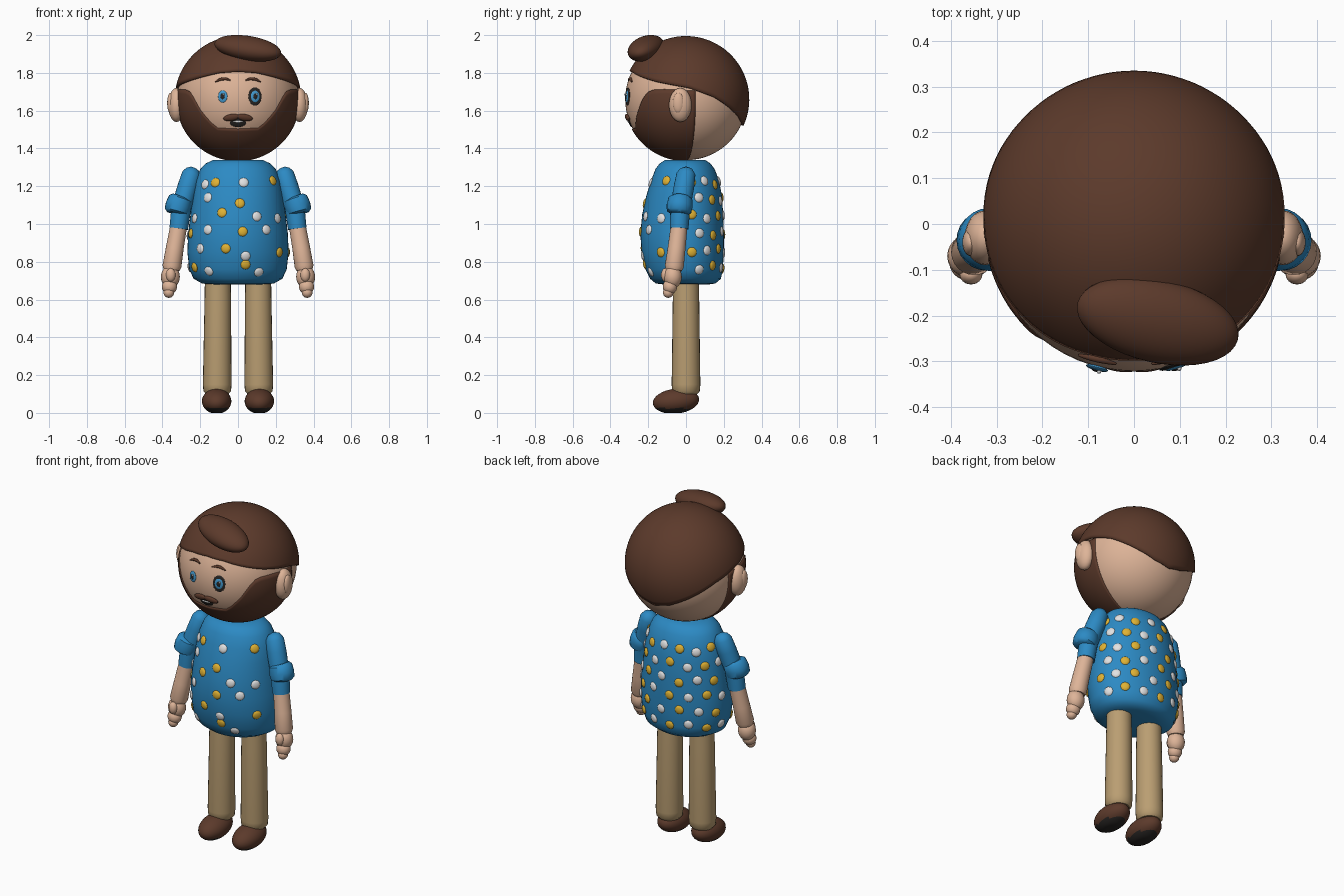
import bpy, bmesh
from math import sin, cos, pi, radians, sqrt, asin, atan2
from mathutils import Vector, Euler, Matrix

cube = bpy.data.objects.get("Cube")
if cube:
    bpy.data.objects.remove(cube, do_unlink=True)


def material(name, *rgb):
    lin = [(c / 255 / 12.92 if c < 11 else ((c / 255 + 0.055) / 1.055) ** 2.4) for c in rgb] + [1]
    m = bpy.data.materials.new(name)
    m.use_nodes = True
    m.diffuse_color = lin
    bsdf = m.node_tree.nodes["Principled BSDF"]
    bsdf.inputs["Base Color"].default_value = lin
    bsdf.inputs["Roughness"].default_value = 0.7
    return m


SKIN = material("skin", 222, 180, 152)
BROWN = material("brown hair", 92, 58, 43)
BLUE = material("shirt blue", 44, 138, 196)
TAN = material("trouser tan", 186, 158, 114)
YELLOW = material("dot yellow", 224, 178, 52)
WHITE = material("dot white", 226, 226, 226)
IRIS = material("eye blue", 66, 152, 205)
DARK = material("dark", 40, 37, 35)


def finish(name, bm, *mats):
    me = bpy.data.meshes.new(name)
    bm.to_mesh(me)
    bm.free()
    ob = bpy.data.objects.new(name, me)
    bpy.context.collection.objects.link(ob)
    for m in mats:
        me.materials.append(m)
    bpy.ops.object.select_all(action="DESELECT")
    ob.select_set(True)
    bpy.context.view_layer.objects.active = ob
    bpy.ops.object.shade_smooth_by_angle(angle=radians(45))
    return ob


def blob(name, loc, radii, mat, rot=(0, 0, 0), seg=24):
    """Ellipsoid; rot is Euler degrees or a quaternion."""
    bm = bmesh.new()
    bmesh.ops.create_uvsphere(bm, u_segments=seg, v_segments=seg // 2, radius=1)
    if isinstance(rot, tuple):
        rot = Euler([radians(a) for a in rot]).to_quaternion()
    bm.transform(Matrix.LocRotScale(Vector(loc), rot, Vector(radii)))
    return finish(name, bm, mat)


def loft(name, rows, mat, closed=True, caps=True):
    """Skin of quads through rows of points."""
    bm = bmesh.new()
    vs = [[bm.verts.new(p) for p in row] for row in rows]
    n = len(vs[0])
    for a, b in zip(vs, vs[1:]):
        for i in range(n if closed else n - 1):
            j = (i + 1) % n
            bm.faces.new((a[i], a[j], b[j], b[i]))
    if caps:
        bm.faces.new(vs[0])
        bm.faces.new(vs[-1])
    bmesh.ops.remove_doubles(bm, verts=bm.verts, dist=0.0002)
    bmesh.ops.recalc_face_normals(bm, faces=bm.faces)
    return finish(name, bm, mat)


def tube(name, path, mat, seg=24):
    """Round limb along (x, y, z, radius) stations."""
    pts = [Vector(p[:3]) for p in path]
    rows = []
    for i, p in enumerate(path):
        axis = pts[min(i + 1, len(pts) - 1)] - pts[max(i - 1, 0)]
        side = Vector((0, 1, 0)).cross(axis).normalized()
        front = axis.cross(side).normalized()
        rows.append([pts[i] + p[3] * (cos(2 * pi * k / seg) * side + sin(2 * pi * k / seg) * front)
                     for k in range(seg)])
    return loft(name, rows, mat)


def lerp(table, t):
    for (t0, *a), (t1, *b) in zip(table, table[1:]):
        if t <= t1:
            f = max(0, (t - t0) / (t1 - t0))
            return [p + (q - p) * f for p, q in zip(a, b)]
    return table[-1][1:]


# Head with hair cap and beard shells
HEAD = Vector((0, 0, 1.66))
R = 0.322
blob("head", HEAD, (R, R, R), SKIN, seg=64)


def polar(r, az, el):
    """Point around the head; azimuth 0 is the front."""
    az, el = radians(az), radians(el)
    return HEAD + r * Vector((sin(az) * cos(el), -cos(az) * cos(el), sin(el)))


def shell(name, r, azimuths, edge, pole, closed):
    rows = []
    for k in range(25):
        row = []
        for az in azimuths:
            e = lerp(edge, abs(az))[0]
            row.append(polar(r, az, e + (pole - e) * k / 24))
        rows.append(row)
    ob = loft(name, rows, BROWN, closed, False)
    mod = ob.modifiers.new("thickness", "SOLIDIFY")
    mod.thickness, mod.offset = 0.02, 0


hairline = [(0, 27), (20, 25.5), (40, 21), (60, 16.5), (93, 10.5), (117, 2), (143, -12), (162, -21), (180, -25)]
shell("hair_cap", 0.325, [-180 + 3.75 * i for i in range(96)], hairline, 90, True)
beard_line = [(0, -29), (22, -28), (28, -23), (38, -11), (46, 1), (52, 7), (58, 9), (70, 9.5), (99, 8)]
shell("beard", 0.318, [-99 + 2.75 * i for i in range(73)], beard_line, -90, False)
blob("hair_quiff", (0.052, -0.212, 1.93), (0.182, 0.092, 0.064), BROWN, (12, 9, -13), 40)

# Ears
for s, side in ((1, "left"), (-1, "right")):
    blob(side + "_ear", (s * 0.325, -0.03, 1.63), (0.045, 0.06, 0.09), SKIN)
    blob(side + "_ear_fold", (s * 0.357, -0.04, 1.64), (0.018, 0.03, 0.055), SKIN)


def face_plate(name, x, z, w, h, mat, lift=0.0, tilt=0, depth=0.006):
    """Flattened oval lying on the face."""
    n = Vector((x, -sqrt(R * R - x * x - (z - HEAD.z) ** 2), z - HEAD.z)).normalized()
    q = n.to_track_quat("Z", "Y") @ Euler((0, 0, radians(tilt))).to_quaternion()
    blob(name, HEAD + n * (R + lift), (w, h, depth), mat, q)


# Eyes, one with a dark ring
face_plate("left_eye_ring", 0.09, 1.675, 0.036, 0.049, DARK)
for s, side in ((1, "left"), (-1, "right")):
    x = 0.09 if s > 0 else -0.08
    face_plate(side + "_iris", x, 1.675, 0.025, 0.032, IRIS, 0.003)
    face_plate(side + "_pupil", x, 1.675, 0.012, 0.017, DARK, 0.006)
    face_plate(side + "_eye_glint", x + 0.006, 1.685, 0.005, 0.006, WHITE, 0.009)
    # Arched brow and moustache half
    brow = []
    for k in range(9):
        t = k / 8
        bx, bz = s * (0.04 + 0.08 * t), 1.747 + 0.022 * sin(pi * (0.2 + 0.72 * t))
        by = -sqrt((R + 0.002) ** 2 - bx * bx - (bz - HEAD.z) ** 2)
        brow.append((bx, by, bz, 0.003 + 0.005 * sin(pi * t)))
    tube(side + "_eyebrow", brow, BROWN, 10)
    face_plate(side + "_moustache", s * 0.035, 1.565, 0.044, 0.018, BROWN, 0.004, -s * 10, 0.012)
face_plate("mouth", 0, 1.537, 0.042, 0.026, DARK)
face_plate("teeth", 0, 1.544, 0.028, 0.006, WHITE, 0.003)

# Shirt: height, half width, front depth, back depth
SHIRT = [(0.68, 0.14, 0.12, 0.12), (0.685, 0.19, 0.16, 0.155), (0.71, 0.235, 0.19, 0.185),
         (0.76, 0.258, 0.215, 0.195), (0.85, 0.268, 0.235, 0.2), (0.95, 0.264, 0.242, 0.2),
         (1.05, 0.252, 0.232, 0.197), (1.15, 0.24, 0.21, 0.19), (1.23, 0.225, 0.185, 0.175),
         (1.29, 0.2, 0.162, 0.152), (1.32, 0.172, 0.14, 0.13), (1.34, 0.13, 0.11, 0.1)]


def shirt_point(az, z):
    w, f, b = lerp(SHIRT, z)
    c = cos(az)
    return Vector((w * sin(az), -c * (f if c > 0 else b), z))


loft("shirt", [[shirt_point(2 * pi * k / 48, r[0]) for k in range(48)] for r in SHIRT], BLUE)


def dot(az, z, mat):
    p = shirt_point(az, z)
    across = shirt_point(az + 0.02, z) - shirt_point(az - 0.02, z)
    up = shirt_point(az, z + 0.02) - shirt_point(az, z - 0.02)
    n = across.cross(up).normalized()
    blob("shirt_dot", p, (0.026, 0.026, 0.009), mat, n.to_track_quat("Z", "Y"), 12)


front_dots = {
    WHITE: [(-.175, 1.21), (.03, 1.22), (-.16, 1.14), (-.23, 1.03), (.1, 1.04), (-.16, .97), (.15, .97),
            (-.2, .87), (.04, .83), (-.155, .75), (.11, .745), (.21, 1.03)],
    YELLOW: [(-.12, 1.22), (.185, 1.23), (.01, 1.11), (-.085, 1.06), (.025, .96), (-.065, .87), (.04, .785),
             (-.25, .95), (.22, .85), (-.23, .77)]}
for mat, places in front_dots.items():
    for x, z in places:
        dot(asin(x / lerp(SHIRT, z)[0]), z, mat)
# Staggered dots over the sides and back
for row, z in enumerate((1.22, 1.13, 1.04, 0.95, 0.86, 0.77)):
    for col in range(7):
        az = radians(105 + 25 * col + (6 if row % 2 else -6))
        dot(az, z + 0.012 * sin(col * 2.3 + row), WHITE if (row + col) % 2 else YELLOW)

# Arms, hands, legs and shoes
for s, side in ((1, "left"), (-1, "right")):
    tube(side + "_sleeve", [(s * 0.237, 0, 1.3, 0.012), (s * 0.24, 0, 1.29, 0.034), (s * 0.246, 0, 1.265, 0.05),
                            (s * 0.265, -0.01, 1.2, 0.054), (s * 0.3, -0.03, 1.09, 0.053),
                            (s * 0.314, -0.036, 0.975, 0.049)], BLUE)
    tube(side + "_cuff", [(s * 0.3, -0.028, 1.142, 0.05), (s * 0.304, -0.029, 1.132, 0.064),
                          (s * 0.316, -0.034, 1.095, 0.069), (s * 0.325, -0.037, 1.065, 0.065),
                          (s * 0.327, -0.038, 1.055, 0.05)], BLUE)
    tube(side + "_forearm", [(s * 0.312, -0.035, 1.0, 0.044), (s * 0.335, -0.05, 0.87, 0.047),
                             (s * 0.35, -0.062, 0.775, 0.05), (s * 0.352, -0.064, 0.755, 0.042)], SKIN)
    blob(side + "_palm", (s * 0.358, -0.07, 0.72), (0.05, 0.048, 0.06), SKIN)
    blob(side + "_fingers", (s * 0.363, -0.085, 0.668), (0.04, 0.038, 0.04), SKIN)
    blob(side + "_fingertips", (s * 0.366, -0.094, 0.637), (0.028, 0.028, 0.028), SKIN)
    blob(side + "_thumb", (s * 0.356, -0.11, 0.73), (0.025, 0.022, 0.036), SKIN)
    tube(side + "_trouser_leg", [(s * 0.107, 0, 0.74, 0.068), (s * 0.107, 0, 0.6, 0.07), (s * 0.11, 0, 0.15, 0.076),
                                 (s * 0.11, 0, 0.115, 0.073), (s * 0.11, 0, 0.1, 0.06)], TAN)
    shoe = blob(side + "_shoe", (s * 0.113, -0.053, 0.062), (0.078, 0.123, 0.066), BROWN, (6, 0, 0), 32)
    shoe.data.materials.append(DARK)
    for v in shoe.data.vertices:
        v.co.z = max(v.co.z, 0)
    for f in shoe.data.polygons:
        f.material_index = int(f.center.z < 0.025)
